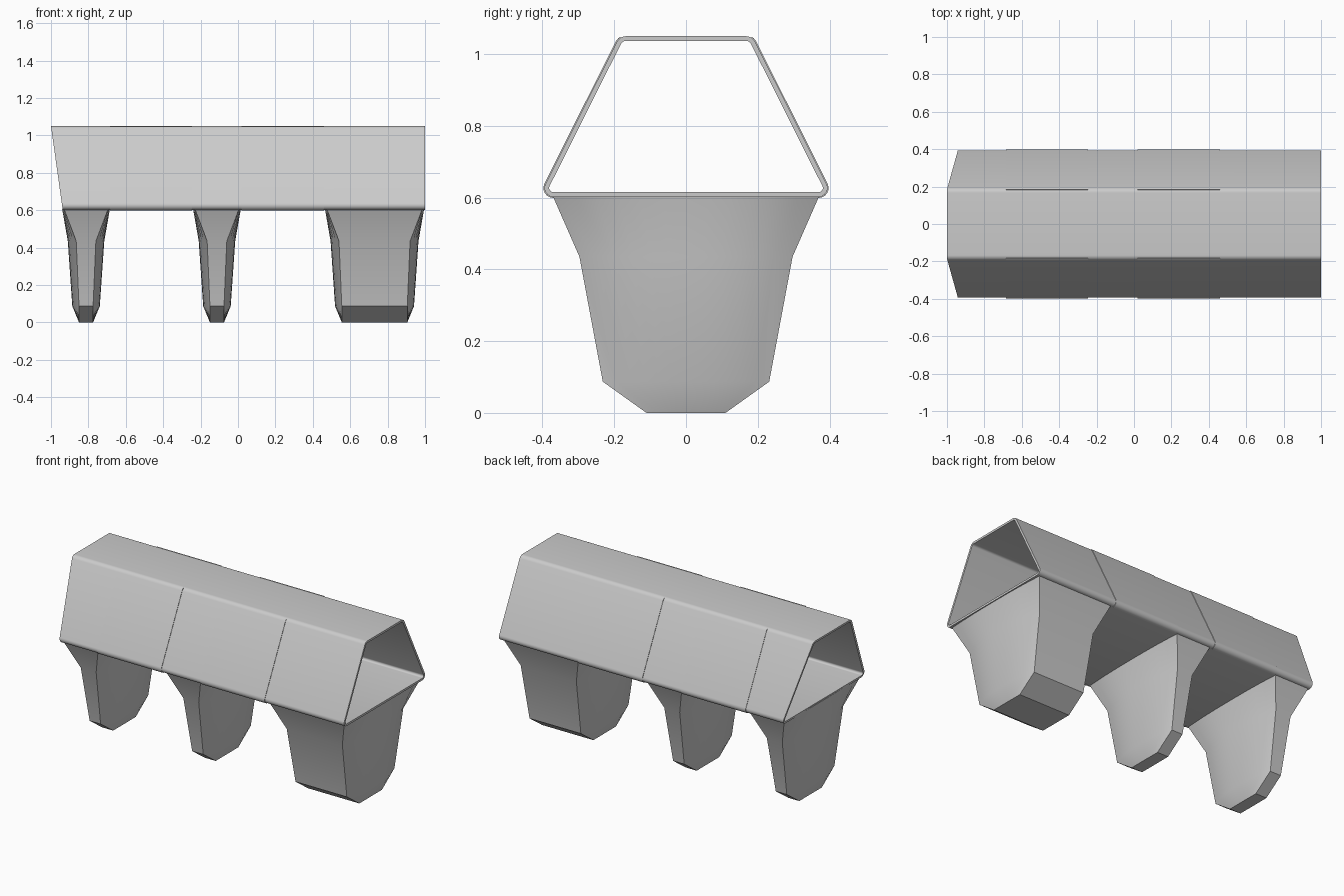
import bpy, bmesh, math
from mathutils import Vector

cube = bpy.data.objects.get("Cube")
if cube:
    bpy.data.objects.remove(cube)

grey = bpy.data.materials.new("plain grey")
grey.use_nodes = True
GREY = (0.6, 0.6, 0.6, 1)
grey.diffuse_color = GREY
grey.node_tree.nodes["Principled BSDF"].inputs["Base Color"].default_value = GREY


def finish(name, bm, angle=30):
    """Turn a bmesh into a shaded object."""
    bmesh.ops.recalc_face_normals(bm, faces=bm.faces)
    mesh = bpy.data.meshes.new(name)
    bm.to_mesh(mesh)
    bm.free()
    mesh.materials.append(grey)
    ob = bpy.data.objects.new(name, mesh)
    bpy.context.collection.objects.link(ob)
    bpy.ops.object.select_all(action='DESELECT')
    ob.select_set(True)
    bpy.context.view_layer.objects.active = ob
    bpy.ops.object.shade_smooth_by_angle(angle=math.radians(angle))
    return ob


def fillet(prev, corner, nxt, radius, steps=6):
    """Points of a rounded corner, in (y, z)."""
    a, b = (prev - corner).normalized(), (nxt - corner).normalized()
    half = a.angle(b) / 2
    centre = corner + (a + b).normalized() * radius / math.sin(half)
    start = corner + a * radius / math.tan(half) - centre
    end = corner + b * radius / math.tan(half) - centre
    sweep = start.angle(end)
    return [centre + (start * math.sin((1 - i / steps) * sweep)
                      + end * math.sin(i / steps * sweep)) / math.sin(sweep)
            for i in range(steps + 1)]


def trapezoid(offset):
    """Rounded trapezoid section, grown by offset; top +y corner first."""
    lean = math.atan2(0.448, 0.225)
    top_y = 0.185 + offset * math.tan(lean / 2)
    low_y = 0.41 + offset / math.tan(lean / 2)
    hi, lo = 1.05 + offset, 0.602 - offset
    c = [Vector(p) for p in ((top_y, hi), (low_y, lo), (-low_y, lo), (-top_y, hi))]
    radii = [r + offset for r in (0.03, 0.025, 0.025, 0.03)]
    return [p for i in range(4)
            for p in fillet(c[i - 1], c[i], c[(i + 1) % 4], radii[i])]


def left_end(z):
    return -1 + (1.05 - z) * 0.14


# Hollow body, open at both ends, with a slanted left end
bm = bmesh.new()
loops = []
for offset in (0, -0.013):
    section = trapezoid(offset)
    for right in (False, True):
        loops.append([bm.verts.new((1.0 if right else left_end(z), y, z))
                      for y, z in section])
outer_l, outer_r, inner_l, inner_r = loops
for a, b in ((outer_l, outer_r), (inner_l, inner_r), (outer_l, inner_l), (outer_r, inner_r)):
    for i in range(len(a)):
        bm.faces.new((a[i - 1], a[i], b[i], b[i - 1]))
finish("body_shell", bm)

# Thin side panels that wrap round the lower corner
PANELS = {"right_panel": (-0.685, -0.245), "left_panel": (0.02, 0.46)}
for name, (x0, x1) in PANELS.items():
    for side, label in ((-1, "front"), (1, "back")):
        bm = bmesh.new()
        strips = [[Vector((p.x * side, p.y)) for p in trapezoid(o)[3:14]]
                  for o in (0.003, -0.004)]
        outline = strips[0] + strips[1][::-1]
        ends = [[bm.verts.new((x, y, z)) for y, z in outline] for x in (x0, x1)]
        a, b = ends
        for i in range(len(a)):
            bm.faces.new((a[i - 1], a[i], b[i], b[i - 1]))
        half = len(a) // 2
        for e in ends:
            for i in range(half - 1):
                bm.faces.new((e[i], e[i + 1], e[-i - 2], e[-i - 1]))
        finish(label + "_" + name, bm)

# Tapered legs: height, half depth, edge flare, middle flare
LEVELS = [(0, 0.11, 0, 0), (0.087, 0.232, 0, 0.036),
          (0.435, 0.297, 0.015, 0.06), (0.606, 0.372, 0.08, 0.09)]
LEGS = {"right_leg": (-0.85, -0.775), "middle_leg": (-0.15, -0.075),
        "left_leg": (0.555, 0.905)}
SEG = 12
for name, (x0, x1) in LEGS.items():
    bm = bmesh.new()
    rings = []
    for z, depth, edge, middle in LEVELS:
        ring = []
        for side, x in ((-1, x0), (1, x1)):
            for i in range(SEG + 1):
                t = (2 * i / SEG - 1) * side
                out = edge + (middle - edge) * (1 - abs(t) ** 2.5)
                ring.append(bm.verts.new((x + side * out, -t * depth, z)))
        rings.append(ring)
    for a, b in zip(rings, rings[1:]):
        for i in range(len(a)):
            bm.faces.new((a[i - 1], a[i], b[i], b[i - 1]))
    bm.faces.new(rings[0])
    bm.faces.new(rings[-1])
    finish(name, bm, 28)
